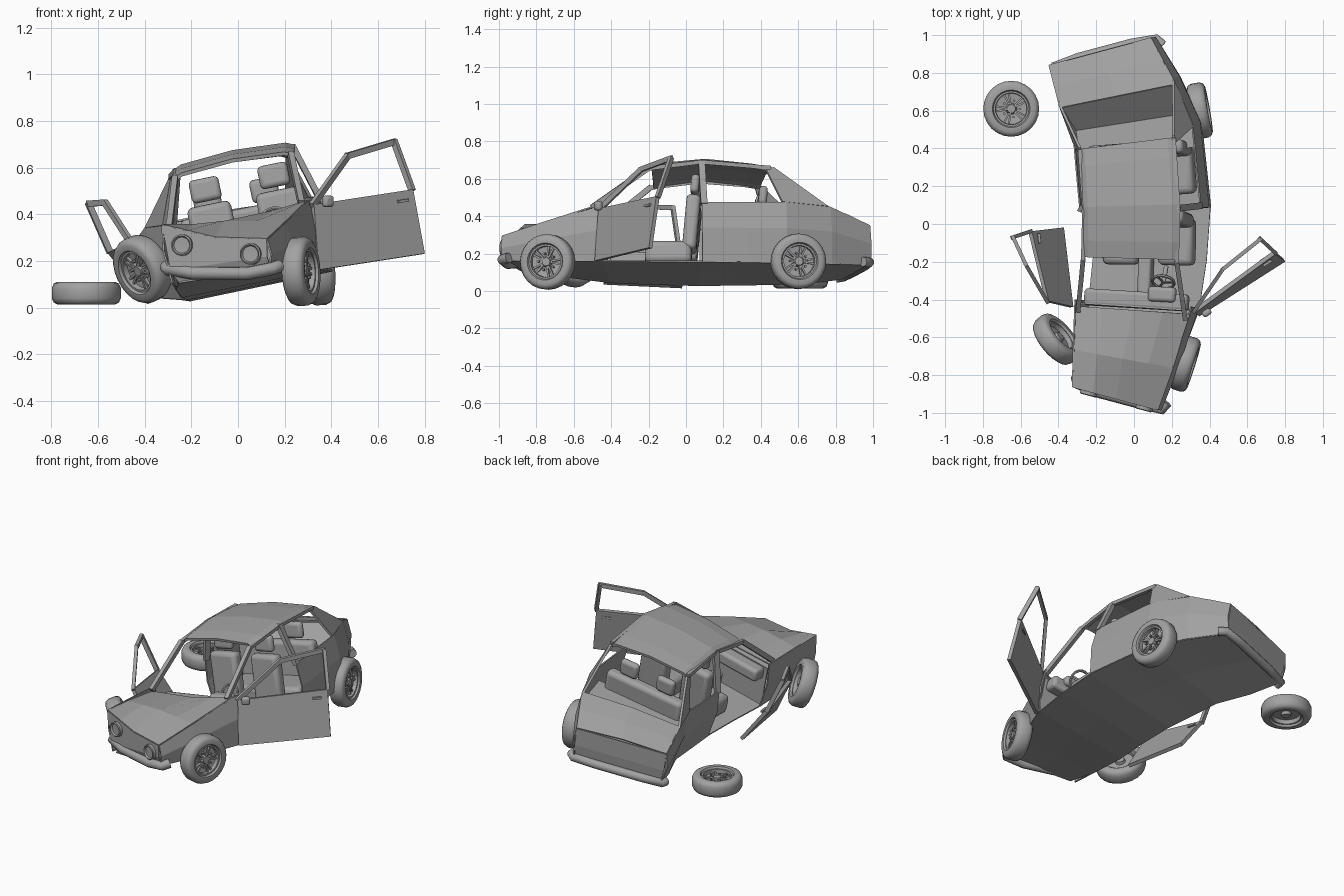
import bpy, bmesh, math
from mathutils import Matrix, Vector

cube = bpy.data.objects.get("Cube")
if cube:
    bpy.data.objects.remove(cube, do_unlink=True)

grey = bpy.data.materials.new("plain grey")
grey.use_nodes = True
TONE = (0.36, 0.36, 0.36, 1)
grey.diffuse_color = TONE
grey.node_tree.nodes["Principled BSDF"].inputs["Base Color"].default_value = TONE

# Bent spine: along, x, y, z, heading, roll, half width, belt height
SPINE = [(-.95, -.07, -.93, .10, -15, 8, .235, .226),
         (-.5, .055, -.46, .07, -4, 11, .325, .335),
         (0, .115, 0, .06, 0, 12, .34, .355),
         (.5, .062, .5, .06, 8, 11, .335, .36),
         (.72, -.04, .72, .06, 12, 10, .325, .34),
         (.95, -.148, .92, .07, 15, 8, .292, .24)]


def station(s):
    s = max(SPINE[0][0], min(SPINE[-1][0], s))
    for a, b in zip(SPINE, SPINE[1:]):
        if s <= b[0]:
            t = (s - a[0]) / (b[0] - a[0])
            return [p + (q - p) * t for p, q in zip(a, b)]


def frame(s):
    _, x, y, z, head, roll, _, _ = station(s)
    return (Matrix.Translation((x, y, z)) @ Matrix.Rotation(math.radians(head), 4, 'Z')
            @ Matrix.Rotation(-math.radians(roll), 4, 'Y'))


def P(s, u, v):
    """Point on the bent body: u is a share of the half width."""
    return frame(s) @ Vector((u * station(s)[6], 0, v))


def top(s, u=0):
    """Belt height; the crushed nose is pushed up on one side."""
    return station(s)[7] - u * .065 * max(0, (-.5 - s) / .45)


def finish(name, bm, smooth=False, matrix=None):
    bmesh.ops.recalc_face_normals(bm, faces=bm.faces)
    me = bpy.data.meshes.new(name)
    bm.to_mesh(me)
    bm.free()
    ob = bpy.data.objects.new(name, me)
    bpy.context.collection.objects.link(ob)
    me.materials.append(grey)
    if matrix:
        ob.matrix_world = matrix
    if smooth:
        bpy.ops.object.select_all(action='DESELECT')
        ob.select_set(True)
        bpy.context.view_layer.objects.active = ob
        bpy.ops.object.shade_smooth_by_angle(angle=math.radians(40))
    return ob


def panel(name, rows, thick=.008):
    bm = bmesh.new()
    grid = [[bm.verts.new(p) for p in row] for row in rows]
    for r, q in zip(grid, grid[1:]):
        for i in range(len(r) - 1):
            bm.faces.new((r[i], r[i + 1], q[i + 1], q[i]))
    ob = finish(name, bm)
    mod = ob.modifiers.new("thickness", 'SOLIDIFY')
    mod.thickness, mod.offset = thick, 0
    return ob


def block(name, matrix, size, bevel=0):
    bm = bmesh.new()
    bmesh.ops.create_cube(bm, size=1, matrix=Matrix.Diagonal((*size, 1)))
    ob = finish(name, bm, bevel > 0, matrix)
    if bevel:
        mod = ob.modifiers.new("rounding", 'BEVEL')
        mod.width, mod.segments = bevel, 3
    return ob


def beam(name, a, b, w=.022, d=.022):
    a, b = Vector(a), Vector(b)
    m = Matrix.Translation((a + b) / 2) @ (b - a).to_track_quat('Z', 'X').to_matrix().to_4x4()
    return block(name, m, (w, d, (b - a).length + .012))


def tube(name, points, radius):
    cu = bpy.data.curves.new(name, 'CURVE')
    cu.dimensions = '3D'
    cu.bevel_depth, cu.bevel_resolution, cu.use_fill_caps = radius, 3, True
    sp = cu.splines.new('POLY')
    sp.points.add(len(points) - 1)
    for p, co in zip(sp.points, points):
        p.co = (*co, 1)
    cu.materials.append(grey)
    ob = bpy.data.objects.new(name, cu)
    bpy.context.collection.objects.link(ob)


def ring(name, profile, matrix, n=24):
    """Turn a radius/height profile around local z."""
    bm = bmesh.new()
    loops = [[bm.verts.new((r * math.cos(i * math.tau / n), r * math.sin(i * math.tau / n), h))
              for i in range(n)] for r, h in profile]
    for a, b in zip(loops, loops[1:]):
        for i in range(n):
            j = (i + 1) % n
            bm.faces.new((a[i], a[j], b[j], b[i]))
    bmesh.ops.remove_doubles(bm, verts=bm.verts, dist=.0001)
    return finish(name, bm, True, matrix)


# Underside and body sides
LONG = [-.95, -.75, -.46, -.2, .08, .3, .5, .72, .95]
panel("floor_pan", [[P(s, u, .035) for u in (-.92 if s > -.9 else -.8, 0, .92)] for s in LONG])


def side_rows(side, stops):
    return [[P(s, side * u, v) for u, v in ((.92, .035), (1, .6 * top(s, side)), (.96, top(s, side)))]
            for s in stops]


for side, word in ((1, "left"), (-1, "right")):
    panel(word + "_front_fender", side_rows(side, LONG[:3]))
    panel(word + "_rear_quarter", side_rows(side, LONG[4:]))
    # Window posts
    beam(word + "_front_post", P(-.52, side * .9, .33), P(-.22, side * .76, .55), .03, .025)
    beam(word + "_middle_post", P(.09, side * .95, .35), P(.08, side * .75, .59), .025, .035)
    panel(word + "_rear_post", [[P(.48, side * .96, .36), P(.71, side * .96, .34)],
                                [P(.41, side * .76, .55), P(.45, side * .76, .56)]], .014)
    beam(word + "_roof_rail", P(-.22, side * .76, .55), P(.08, side * .75, .59))
    beam(word + "_rear_rail", P(.08, side * .75, .59), P(.43, side * .76, .56))
    # Lamps
    ring(word + "_headlamp", [(0, .012), (.034, .014), (.04, .024), (.046, .02), (.046, -.02)],
         frame(-.95) @ Matrix.Translation((side * .148, 0, .15 - side * .04))
         @ Matrix.Rotation(math.pi / 2, 4, 'X'))

# Bonnet, boot, end panels and roof
panel("bonnet", [[P(s, u, top(s, u) + dip * (1 - abs(u)) + sag * min(0, u))
                  for u in (-.96, -.5, 0, .5, .96)]
                 for s, dip, sag in ((-.95, -.025, 0), (-.75, .01, .01), (-.5, -.035, .025))])
panel("nose_panel", [[P(-.95, u, top(-.95, u) - .025 * (1 - abs(u))) for u in (-.96, 0, .96)],
                     [P(-.95, u * .97, .09) for u in (-.95, 0, .95)],
                     [P(-.93, u, .035) for u in (-.8, 0, .92)]])
panel("boot_lid", [[P(s, u, top(s) + .012 * (1 - abs(u))) for u in (-.96, 0, .96)]
                   for s in (.69, .82, .95)])
panel("tail_panel", [[P(s, u * k, v) for u in (-.96, 0, .96)]
                     for s, k, v in ((.95, 1, .24), (.945, 1, .13), (.93, .94, .035))])
panel("roof", [[P(s, u, v + h) for u, h in ((-.77, -.01), (-.67, .005), (0, .02), (.67, .005), (.77, -.01))]
               for s, v in ((-.2, .557), (-.1, .58), (.1, .6), (.34, .575), (.44, .558))], .016)
panel("firewall", [[P(-.48, u, v) for u in (-.92, .92)] for v in (.04, .29)])
panel("rear_shelf", [[P(s, u, v) for u in (-.94, .94)] for s, v in ((.38, .25), (.55, .23), (.69, .34))])

# Bumpers
tube("front_bumper", [P(s, u, v) for s, u, v in ((-.89, -1.0, .115), (-.93, -.97, .1), (-.945, -.5, .065),
     (-.945, .5, .03), (-.945, .97, .035), (-.91, 1.03, .045))], .028)
tube("rear_bumper", [P(s, u, .045) for s, u in ((.9, -.99), (.94, -.95), (.95, -.5),
     (.95, .5), (.94, .95), (.9, .99))], .026)


# Seats
def seat(name, s, u, width, tall):
    base = frame(s) @ Matrix.Translation((u, 0, 0))
    lean = base @ Matrix.Translation((0, .11, .12)) @ Matrix.Rotation(math.radians(-5), 4, 'X')
    block(name + "_cushion", base @ Matrix.Translation((0, 0, .105)), (width, .25, .12), .03)
    block(name + "_backrest", lean @ Matrix.Translation((0, 0, tall / 2)), (width, .075, tall), .025)
    return lean


for side, word in ((1, "driver"), (-1, "passenger")):
    lean = seat(word + "_seat", -.1, side * .15, .19, .3)
    block(word + "_headrest", lean @ Matrix.Translation((0, 0, .365)), (.13, .045, .1), .02)
lean = seat("rear_bench", .27, 0, .52, .25)
for side in (-1, 1):
    block("rear_headrest", lean @ Matrix.Translation((side * .125, 0, .31)), (.12, .045, .1), .02)

# Dashboard, console and steering wheel
block("dashboard", frame(-.44) @ Matrix.Translation((0, 0, .25)), (.56, .09, .08), .02)
block("instrument_hood", frame(-.4) @ Matrix.Translation((.14, 0, .28)), (.15, .08, .06), .02)
block("centre_console", frame(-.3) @ Matrix.Translation((0, 0, .09)), (.07, .26, .1), .015)
wheel_at = frame(-.33) @ Matrix.Translation((.14, 0, .29)) @ Matrix.Rotation(math.radians(55), 4, 'X')
ring("steering_wheel", [(.058 + .008 * math.cos(k * math.tau / 6), .008 * math.sin(k * math.tau / 6))
                        for k in range(7)], wheel_at)
for turn in range(3):
    block("steering_spoke", wheel_at @ Matrix.Rotation(turn * math.tau / 3, 4, 'Z')
          @ Matrix.Translation((.028, 0, 0)), (.058, .012, .006))
tube("steering_column", [wheel_at @ Vector((0, 0, h)) for h in (.005, -.1)], .012)


# Thrown-open doors: hinge foot, rear foot, rear belt, roof rear, roof front, hinge belt
def door(word, a, b, c, d, e, f):
    a, b, c, d, e, f = [Vector(p) for p in (a, b, c, d, e, f)]
    panel(word + "_door_skin", [[a, b], [f, c]], .022)
    for p, q in ((f, e), (e, d), (d, c)):
        beam(word + "_door_frame", p, q, .026, .02)
    out = (b - a).cross(f - a).normalized()
    for way in (1, -1):
        grip = a.lerp(b, .84).lerp(f.lerp(c, .84), .85) + way * out * .014
        beam(word + "_door_handle", grip, grip + (b - a).normalized() * .04, .012, .014)
    return f


corner = door("left", (.34, -.48, .16), (.795, -.19, .23), (.745, -.15, .505),
              (.67, -.08, .71), (.47, -.24, .65), (.32, -.46, .44))
door("right", (-.33, -.44, .04), (-.38, -.02, .02), (-.55, -.04, .24),
     (-.64, -.07, .445), (-.57, -.22, .45), (-.46, -.41, .28))
block("door_mirror", Matrix.Translation(corner + Vector((.065, -.01, .015)))
      @ Matrix.Rotation(.6, 4, 'Z'), (.05, .035, .05), .014)

# Wheels
TYRE = [(.09, .03), (.1, .047), (.125, .048), (.14, .04), (.148, .022),
        (.148, -.022), (.14, -.04), (.125, -.048), (.1, -.047), (.09, -.03), (.09, .03)]
RIM = [(0, .03), (.022, .03), (.026, .018), (.03, .005), (.082, .012), (.084, .036), (.094, .036),
       (.092, -.035), (.084, -.035), (.08, -.01), (.03, -.012), (.026, -.03), (0, -.03)]


def wheel(word, centre, normal):
    m = Matrix.Translation(centre) @ Vector(normal).to_track_quat('Z', 'Y').to_matrix().to_4x4()
    ring(word + "_tyre", TYRE, m)
    ring(word + "_rim", RIM, m)
    for k in range(5):
        arm = m @ Matrix.Rotation(k * math.tau / 5, 4, 'Z')
        for split in (-.16, .16):
            block(word + "_spoke", arm @ Matrix.Rotation(split, 4, 'Z')
                  @ Matrix.Translation((.055, 0, .016)), (.07, .01, .016))
        ring(word + "_nut", [(0, .03), (.007, .03), (.007, .01)],
             arm @ Matrix.Rotation(.6, 4, 'Z') @ Matrix.Translation((.045, 0, 0)), 6)


wheel("front_left", (.27, -.74, .155), (.95, -.3, .05))
wheel("rear_left", (.348, .6, .158), (.98, .17, .05))
wheel("front_right", (-.41, -.61, .165), (-.72, -.6, -.35))
wheel("loose", (-.65, .61, .062), (0, 0, 1))
